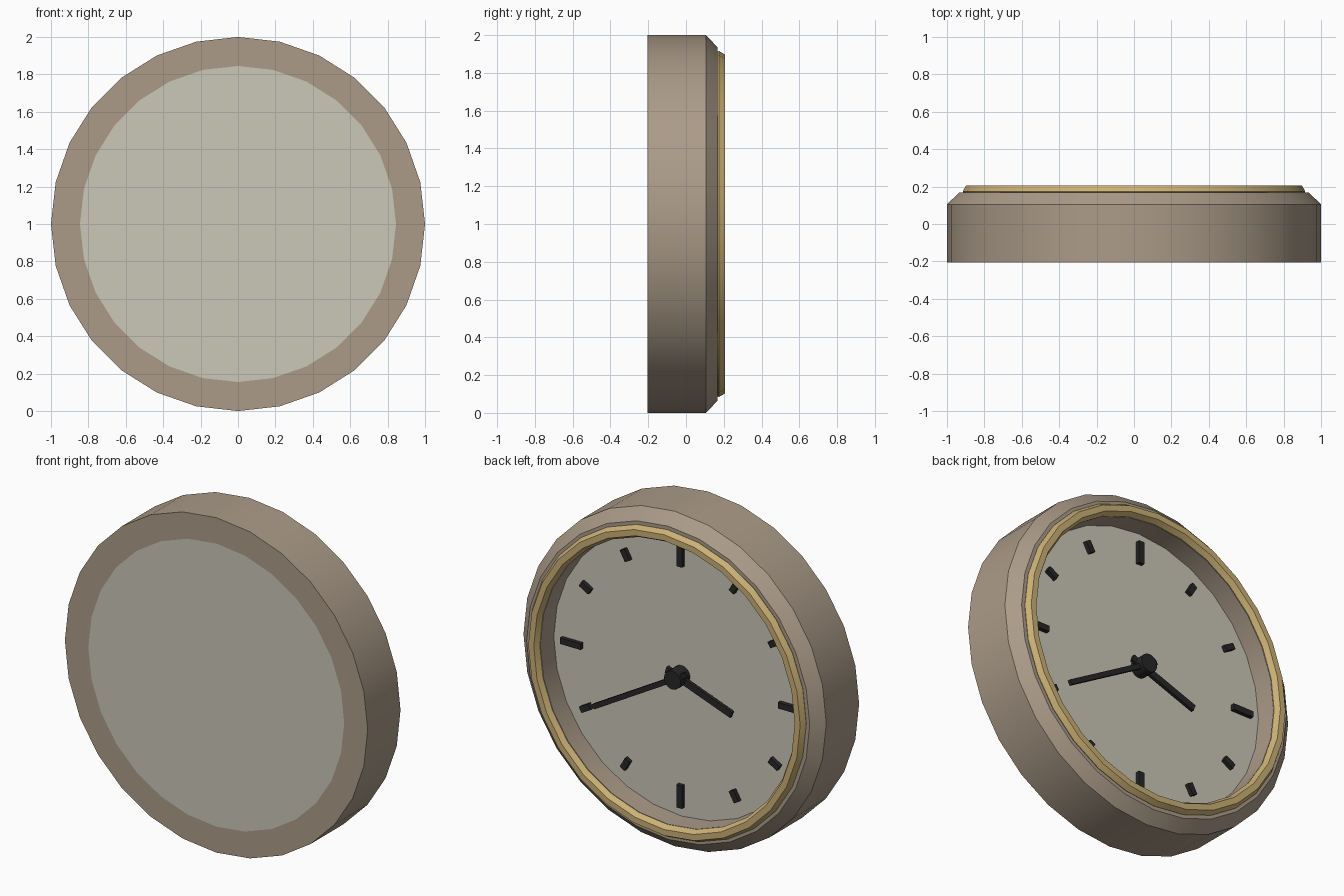
import bpy, bmesh
from math import sin, cos, pi, radians
from mathutils import Matrix, Vector

if "Cube" in bpy.data.objects:
    bpy.data.objects.remove(bpy.data.objects["Cube"])

SEG = 28
CENTRE = Vector((0, 0, 1))


def material(name, rgb):
    m = bpy.data.materials.new(name)
    m.diffuse_color = (*rgb, 1)
    m.use_nodes = True
    m.node_tree.nodes["Principled BSDF"].inputs["Base Color"].default_value = m.diffuse_color
    return m


WOOD = material("tan_case", (0.41, 0.33, 0.25))
CREAM = material("cream_dial", (0.60, 0.57, 0.48))
GOLD = material("gold", (0.60, 0.44, 0.18))
BLACK = material("black", (0.02, 0.02, 0.02))


def finish(bm, name, mat, smooth=True):
    bmesh.ops.recalc_face_normals(bm, faces=bm.faces)
    me = bpy.data.meshes.new(name)
    bm.to_mesh(me)
    bm.free()
    ob = bpy.data.objects.new(name, me)
    bpy.context.collection.objects.link(ob)
    me.materials.append(mat)
    if smooth:
        bpy.ops.object.select_all(action='DESELECT')
        ob.select_set(True)
        bpy.context.view_layer.objects.active = ob
        bpy.ops.object.shade_smooth_by_angle(angle=radians(25))
    return ob


def lathe(name, profile, mat, closed=True, seg=SEG):
    """Turn (radius, y) points about the clock axis; open profiles get flat caps."""
    bm = bmesh.new()
    rings = [[bm.verts.new(CENTRE + Vector((r * cos(2 * pi * i / seg), y, r * sin(2 * pi * i / seg))))
              for i in range(seg)] for r, y in profile]
    pairs = list(zip(rings, rings[1:]))
    if closed:
        pairs.append((rings[-1], rings[0]))
    else:
        bm.faces.new(rings[0])
        bm.faces.new(rings[-1])
    for a, b in pairs:
        for i in range(seg):
            j = (i + 1) % seg
            bm.faces.new((a[i], a[j], b[j], b[i]))
    return finish(bm, name, mat)


def bar(name, angle, r0, r1, width, y0, y1):
    """Box along a clock direction, angle in degrees clockwise seen from +y."""
    bm = bmesh.new()
    m = (Matrix.Translation(CENTRE) @ Matrix.Rotation(-radians(angle), 4, 'Y')
         @ Matrix.Translation((0, (y0 + y1) / 2, (r0 + r1) / 2))
         @ Matrix.Diagonal((width, y1 - y0, r1 - r0, 1)))
    bmesh.ops.create_cube(bm, size=1, matrix=m)
    return finish(bm, name, BLACK, smooth=False)


# Case ring with chamfered front edge
lathe("case", [(0.845, -0.205), (1, -0.205), (1, 0.105), (0.935, 0.168), (0.845, 0.168)], WOOD)

# Dial disc filling the case
lathe("dial", [(0.845, -0.205), (0.845, 0.04)], CREAM, closed=False)

# Gold bezel: six-sided ring section
lathe("bezel", [(0.88 + 0.036 * cos(k * pi / 3), 0.174 + 0.036 * sin(k * pi / 3))
                for k in range(6)], GOLD)

# Hour markers, longer at the quarters
for h in range(12):
    half = 0.068 if h % 3 == 0 else 0.035
    bar(f"hour_marker_{h}", h * 30, 0.72 - half, 0.72 + half, 0.036, 0.035, 0.065)

# Hands and centre hub
bar("hour_hand", 110, -0.08, 0.38, 0.04, 0.065, 0.085)
bar("minute_hand", 240, -0.08, 0.62, 0.03, 0.09, 0.11)
lathe("hub", [(0.055, 0.04), (0.055, 0.13)], BLACK, closed=False, seg=16)
